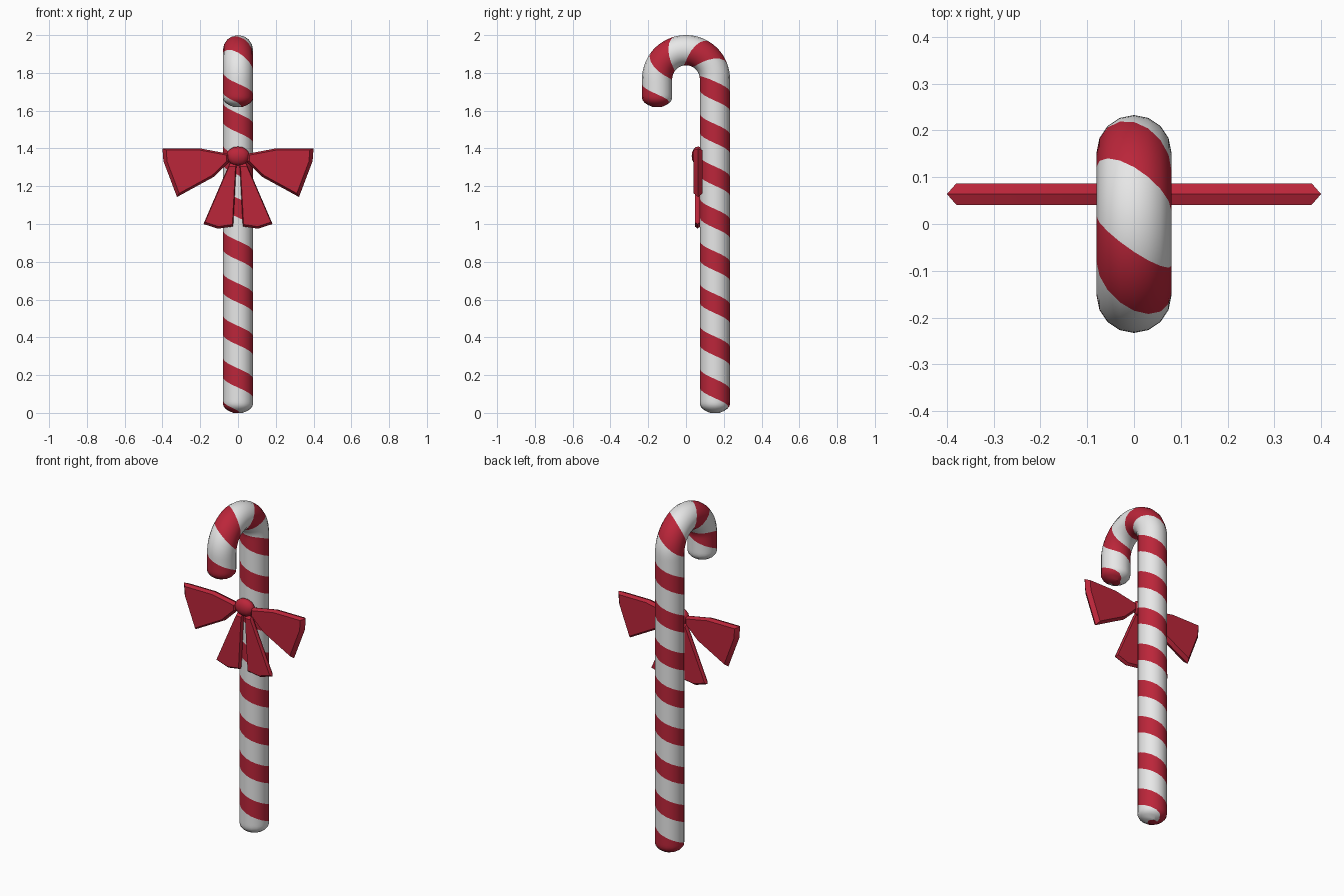
import bpy, bmesh, math
from mathutils import Vector

if "Cube" in bpy.data.objects:
    bpy.data.objects.remove(bpy.data.objects["Cube"])


def material(name, rgb):
    m = bpy.data.materials.new(name)
    m.diffuse_color = (*rgb, 1)
    m.use_nodes = True
    m.node_tree.nodes["Principled BSDF"].inputs["Base Color"].default_value = m.diffuse_color
    return m


red = material("red", (0.50, 0.019, 0.042))
white = material("white", (0.80, 0.80, 0.80))


def finish(bm, name, mats, angle):
    bmesh.ops.recalc_face_normals(bm, faces=bm.faces)
    me = bpy.data.meshes.new(name)
    bm.to_mesh(me)
    bm.free()
    ob = bpy.data.objects.new(name, me)
    bpy.context.collection.objects.link(ob)
    for m in mats:
        me.materials.append(m)
    bpy.ops.object.select_all(action='DESELECT')
    ob.select_set(True)
    bpy.context.view_layer.objects.active = ob
    bpy.ops.object.shade_smooth_by_angle(angle=math.radians(angle))
    return ob


# Cane: tube along a hooked path, its grid sheared so rows follow the stripes
BEND, RAD, TOP = 0.153, 0.08, 1.767
LENGTH = TOP + math.pi * BEND + 0.147
SIDES, PER_TURN, RED_ROWS, PITCH = 16, 20, 9, 0.225
STEP = PITCH / PER_TURN


def cane_point(s, theta):
    phi = min(max((s - TOP) / BEND, 0), math.pi)
    z = TOP + BEND * math.sin(phi)
    if s < TOP:
        z = s
    elif phi == math.pi:
        z = TOP - (s - TOP - math.pi * BEND)
    centre = Vector((0, BEND * math.cos(phi), z))
    inward = Vector((0, -math.cos(phi), -math.sin(phi)))
    # rounded ends
    d = min(1, min(s, LENGTH - s) / 0.05)
    r = max(0.025, RAD * math.sqrt(max(0, 1 - (1 - d) ** 2)))
    return centre + r * (inward * math.cos(theta) + Vector((1, 0, 0)) * math.sin(theta))


bm = bmesh.new()
start = 0.185 - STEP * RED_ROWS / 2 - PITCH
rows = math.ceil((LENGTH + PITCH - start) / STEP) + 1
grid = []
for i in range(rows):
    row = []
    for j in range(SIDES + 1):
        s = min(max(start + i * STEP - PITCH * j / SIDES, 0), LENGTH)
        row.append(bm.verts.new(cane_point(s, math.tau * j / SIDES)))
    grid.append(row)
for i in range(rows - 1):
    for j in range(SIDES):
        f = bm.faces.new((grid[i][j], grid[i][j + 1], grid[i + 1][j + 1], grid[i + 1][j]))
        f.material_index = 1 if i % PER_TURN < RED_ROWS else 0
bmesh.ops.remove_doubles(bm, verts=bm.verts, dist=0.0002)
bmesh.ops.holes_fill(bm, edges=[e for e in bm.edges if e.is_boundary], sides=0)
finish(bm, "cane", (white, red), 40)


# Bow pieces: padded plates from a front outline, mirrored to both sides
def ribbon(name, outline, y, half, inset, side):
    bm = bmesh.new()
    cx = sum(p[0] for p in outline) / len(outline)
    cz = sum(p[1] for p in outline) / len(outline)
    rings = []
    for dy, k in ((-half, inset), (0, 1), (half, inset)):
        rings.append([bm.verts.new((side * (cx + (x - cx) * k), y + dy, cz + (z - cz) * k))
                      for x, z in outline])
    n = len(outline)
    for a, b in zip(rings, rings[1:]):
        for i in range(n):
            j = (i + 1) % n
            bm.faces.new((a[i], a[j], b[j], b[i]))
    bm.faces.new(rings[0])
    bm.faces.new(rings[2])
    finish(bm, name, (red,), 30)


LOOP = [(0.04, 1.37), (0.20, 1.40), (0.40, 1.40), (0.395, 1.333),
        (0.323, 1.143), (0.127, 1.25), (0.04, 1.335)]
TAIL = [(0.008, 1.32), (0.045, 1.32), (0.183, 1.0), (0.106, 0.975), (0.026, 0.987)]
for side, label in ((-1, "left"), (1, "right")):
    ribbon("bow_loop_" + label, LOOP, 0.064, 0.023, 0.89, side)
    ribbon("bow_tail_" + label, TAIL, 0.061, 0.014, 0.92, side)

# Knot
bm = bmesh.new()
bmesh.ops.create_uvsphere(bm, u_segments=12, v_segments=8, radius=1)
bmesh.ops.scale(bm, vec=(0.062, 0.034, 0.05), verts=bm.verts)
bmesh.ops.translate(bm, vec=(0, 0.064, 1.36), verts=bm.verts)
finish(bm, "bow_knot", (red,), 60)
